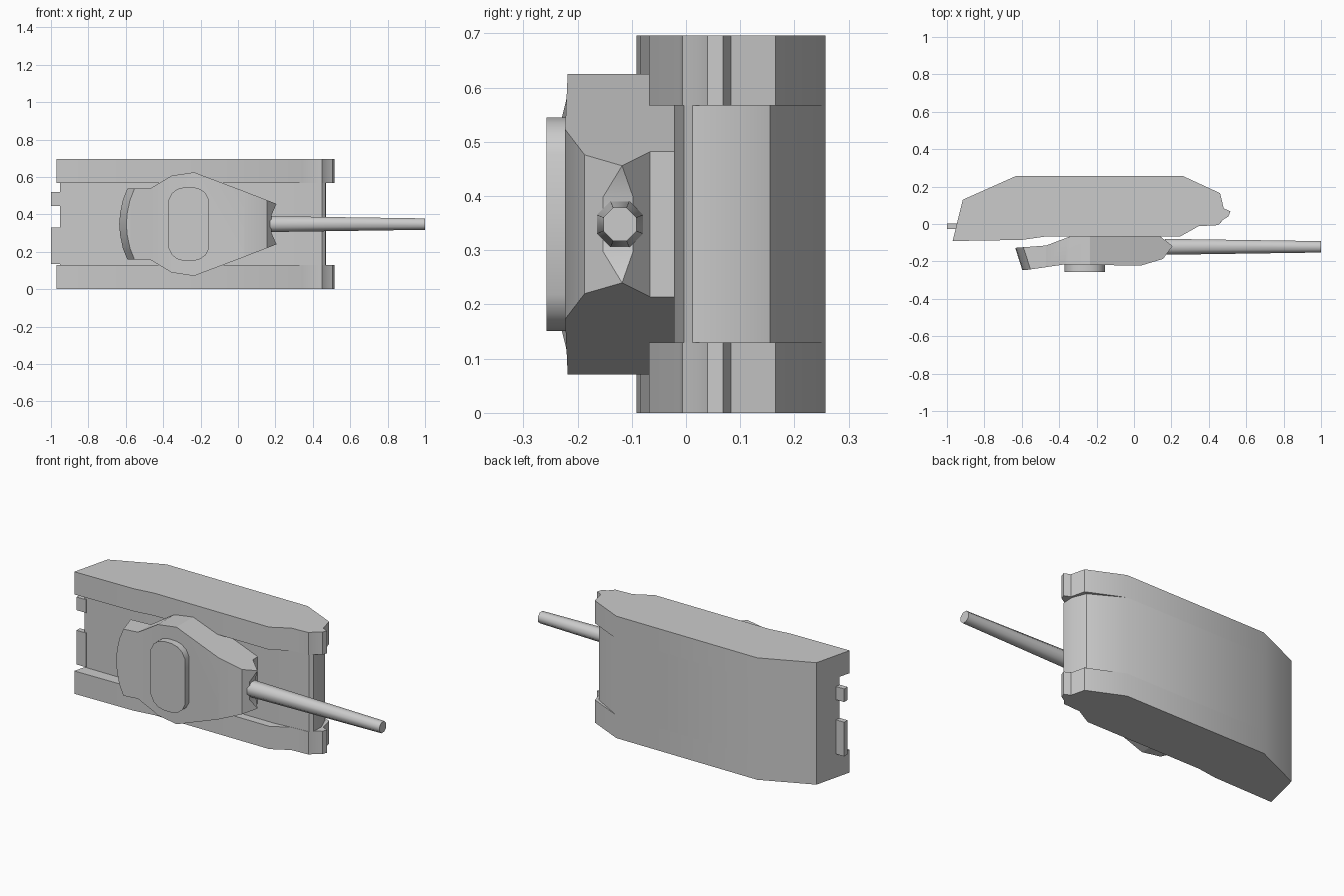
import bpy, bmesh, math
from mathutils import Vector

if "Cube" in bpy.data.objects:
    bpy.data.objects.remove(bpy.data.objects["Cube"])

ZC = 0.348  # mid-plane of the vehicle's width


def finish(name, bm, angle=30):
    bmesh.ops.recalc_face_normals(bm, faces=bm.faces)
    me = bpy.data.meshes.new(name)
    bm.to_mesh(me)
    bm.free()
    ob = bpy.data.objects.new(name, me)
    bpy.context.collection.objects.link(ob)
    bpy.ops.object.select_all(action='DESELECT')
    ob.select_set(True)
    bpy.context.view_layer.objects.active = ob
    bpy.ops.object.shade_smooth_by_angle(angle=math.radians(angle))
    return ob


def loft(name, a, b, angle=30):
    """Closed solid between two matching outlines."""
    bm = bmesh.new()
    va = [bm.verts.new(p) for p in a]
    vb = [bm.verts.new(p) for p in b]
    bm.faces.new(va)
    bm.faces.new(vb)
    n = len(a)
    for i in range(n):
        j = (i + 1) % n
        bm.faces.new((va[i], va[j], vb[j], vb[i]))
    return finish(name, bm, angle)


def side_prism(name, pts, z0, z1, angle=30):
    return loft(name, [(x, y, z0) for x, y in pts], [(x, y, z1) for x, y in pts], angle)


def plan_prism(name, pts, y0, y1, angle=30):
    return loft(name, [(x, y0, z) for x, z in pts], [(x, y1, z) for x, z in pts], angle)


# Track housings on both sides
track = [(-0.97, -0.091), (-0.915, 0.13), (-0.63, 0.257), (0.26, 0.257), (0.46, 0.165),
         (0.48, 0.083), (0.515, 0.068), (0.505, 0.04), (0.475, 0.022), (0.45, -0.006),
         (0.345, -0.012), (0.245, -0.068), (-0.48, -0.068), (-0.60, -0.085)]
side_prism("track_housing_left", track, 0, 0.13)
side_prism("track_housing_right", track, 0.567, 0.696)

# Recessed central hull
hull = [(-0.953, -0.022), (-0.915, 0.13), (-0.63, 0.257), (0.26, 0.257), (0.44, 0.155),
        (0.47, 0.08), (0.468, 0.012), (0.45, -0.004), (0.36, -0.010), (0.25, -0.022)]
side_prism("hull", hull, 0.13, 0.567)

# Rear fittings
for name, z0, z1 in (("rear_box_large", 0.135, 0.33), ("rear_box_small", 0.445, 0.52)):
    side_prism(name, [(-1.0, -0.028), (-0.94, -0.028), (-0.94, 0.002), (-1.0, 0.002)], z0, z1)

# Turret: plan outline with a leaning rear wall, trimmed by the side profile
half = [(0.18, 0.05), (0.206, 0.108), (0.03, 0.177), (-0.235, 0.277), (-0.355, 0.259),
        (-0.47, 0.19), (-0.59, 0.19), (-0.615, 0.13), (-0.63, 0.06)]
plan = [(x, ZC + w) for x, w in half] + [(-0.635, ZC)] + [(x, ZC - w) for x, w in reversed(half)]


def layer(y):
    return [(x - (y + 0.128) * 0.32 if x < -0.55 else x, y, z) for x, z in plan]


turret = loft("turret", layer(-0.32), layer(0.0))
profile = [(0.14, -0.018), (0.14, -0.066), (0.206, -0.118), (0.155, -0.187), (0.035, -0.223),
           (-0.37, -0.216), (-0.575, -0.246), (-0.72, -0.248), (-0.72, -0.134),
           (-0.47, -0.115), (-0.34, -0.066), (-0.34, -0.018)]
cutter = side_prism("turret_cutter", profile, -0.1, 0.8)
cutter.hide_render = True
mod = turret.modifiers.new("trim", 'BOOLEAN')
mod.operation = 'INTERSECT'
mod.solver = 'EXACT'
mod.object = cutter
bpy.ops.object.select_all(action='DESELECT')
turret.select_set(True)
bpy.context.view_layer.objects.active = turret
# keep the trim first in the stack, ahead of any smoothing modifier
bpy.ops.object.modifier_move_to_index(modifier="trim", index=0)
bpy.ops.object.modifier_apply(modifier="trim")
bpy.data.objects.remove(cutter)
bpy.ops.object.shade_smooth_by_angle(angle=math.radians(25))

# Roof hatch with rounded ends
quarter = [(0.108, 0.13), (0.09, 0.165), (0.062, 0.187), (0.025, 0.197)]
cx = -0.263
hatch = [(cx + a, ZC + b) for a, b in quarter] + [(cx - a, ZC + b) for a, b in reversed(quarter)]
hatch += [(cx - a, ZC - b) for a, b in quarter] + [(cx + a, ZC - b) for a, b in reversed(quarter)]
plan_prism("roof_hatch", hatch, -0.257, -0.20)


# Tapered octagonal gun barrel
def ring(x, r):
    return [(x, -0.122 + r * math.cos(math.pi / 8 + i * math.pi / 4),
             ZC + r * math.sin(math.pi / 8 + i * math.pi / 4)) for i in range(8)]


loft("gun_barrel", ring(0.165, 0.046), ring(1.0, 0.033), 50)
